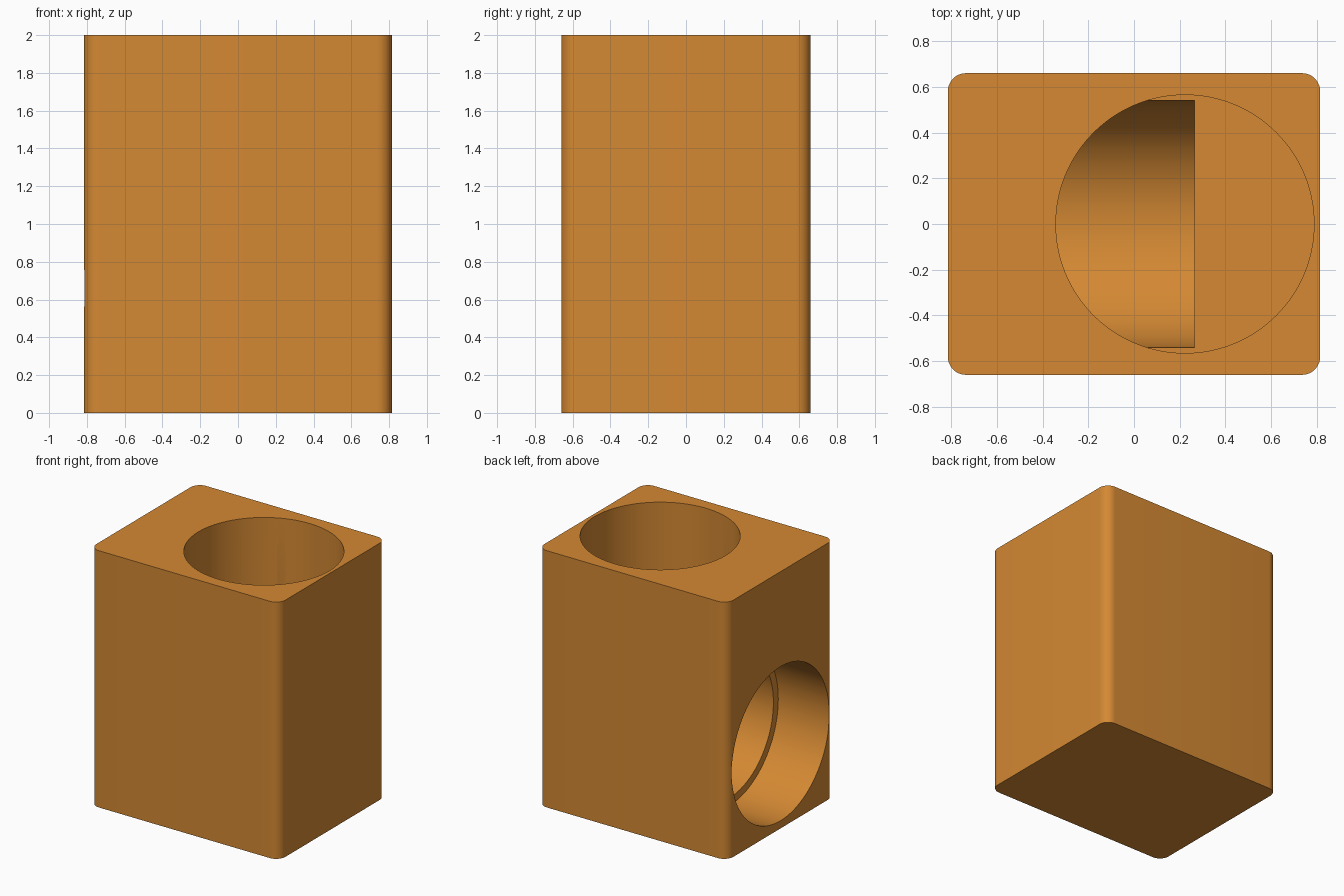
import bpy, bmesh, math
from mathutils import Matrix

old = bpy.data.objects.get("Cube")
if old:
    bpy.data.objects.remove(old, do_unlink=True)

WIDTH, DEPTH, HEIGHT, CORNER = 1.63, 1.32, 2.0, 0.08
AXIS_Z = 0.66    # height of the side bore, and floor of the top bore

orange = bpy.data.materials.new("orange")
orange.use_nodes = True
orange.diffuse_color = (0.66, 0.25, 0.033, 1)
orange.node_tree.nodes["Principled BSDF"].inputs["Base Color"].default_value = orange.diffuse_color


def make_object(name, bm):
    mesh = bpy.data.meshes.new(name)
    bm.to_mesh(mesh)
    bm.free()
    obj = bpy.data.objects.new(name, mesh)
    bpy.context.collection.objects.link(obj)
    mesh.materials.append(orange)
    return obj


def cylinder(name, radius, start, end, axis, centre):
    """Cylinder running from start to end along x or z."""
    bm = bmesh.new()
    place = Matrix.Translation(centre)
    if axis == "x":
        place = place @ Matrix.Rotation(math.pi / 2, 4, "Y")
    place = place @ Matrix.Translation((0, 0, (start + end) / 2))
    bmesh.ops.create_cone(bm, cap_ends=True, segments=128, radius1=radius,
                          radius2=radius, depth=end - start, matrix=place)
    return make_object(name, bm)


# Block with rounded upright edges
bm = bmesh.new()
bmesh.ops.create_cube(bm, size=1, matrix=Matrix.Translation((0, 0, HEIGHT / 2))
                      @ Matrix.Diagonal((WIDTH, DEPTH, HEIGHT, 1)))
uprights = [e for e in bm.edges if abs(e.verts[0].co.z - e.verts[1].co.z) > 1]
bmesh.ops.bevel(bm, geom=uprights, offset=CORNER, segments=12, profile=0.5,
                affect="EDGES")
block = make_object("block", bm)

# Stepped side bore and blind top bore
side = (0, 0, AXIS_Z)
cutters = [
    cylinder("side_counterbore_cutter", 0.60, -1.0, -0.375, "x", side),
    cylinder("side_bore_cutter", 0.54, -0.6, 0.265, "x", side),
    cylinder("top_bore_cutter", 0.565, AXIS_Z, 2.2, "z", (0.223, 0, 0)),
]
bpy.context.view_layer.objects.active = block
for cutter in cutters:
    cut = block.modifiers.new(cutter.name, "BOOLEAN")
    cut.operation = "DIFFERENCE"
    cut.solver = "EXACT"
    cut.object = cutter
    bpy.ops.object.modifier_apply(modifier=cut.name)
for cutter in cutters:
    bpy.data.objects.remove(cutter, do_unlink=True)

# Smooth the round surfaces, keep the rims sharp
bpy.ops.object.select_all(action="DESELECT")
block.select_set(True)
bpy.ops.object.shade_smooth_by_angle(angle=math.radians(30))
